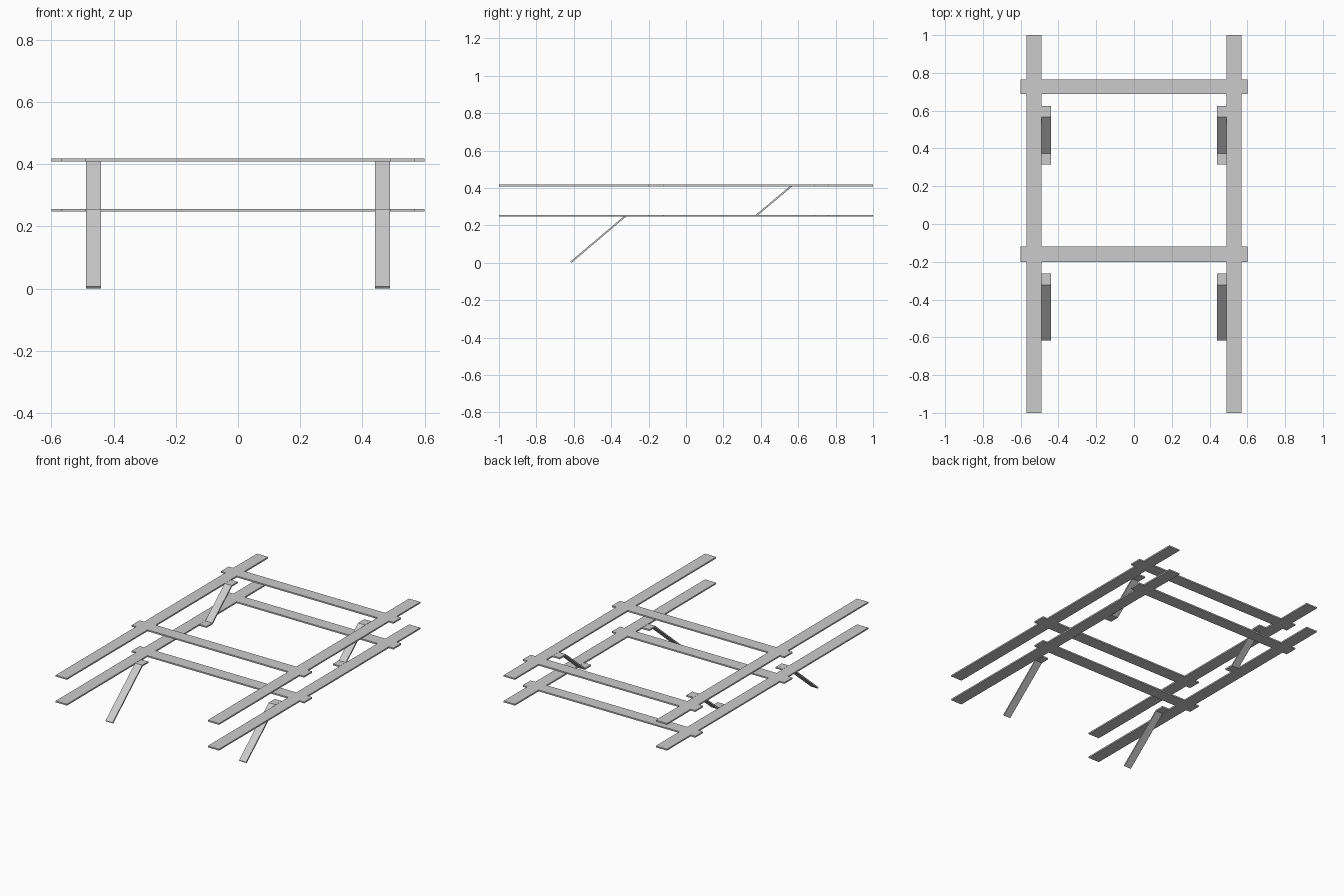
import bpy, bmesh
from mathutils import Vector

if "Cube" in bpy.data.objects:
    bpy.data.objects.remove(bpy.data.objects["Cube"])

T = 0.009                      # sheet thickness
Z_LOW, Z_TOP = 0.2515, 0.4135  # mid heights of the two frames


def finish(name, bm):
    bmesh.ops.recalc_face_normals(bm, faces=bm.faces)
    me = bpy.data.meshes.new(name)
    bm.to_mesh(me)
    bm.free()
    ob = bpy.data.objects.new(name, me)
    bpy.context.collection.objects.link(ob)
    return ob


def mirror_x(ob):
    m = ob.modifiers.new("Mirror", 'MIRROR')
    m.use_axis[0] = True


def frame(name, z):
    """Flat ladder frame: cells of a grid that lie on a rail or crossbar, extruded."""
    xs = [-0.6, -0.568, -0.49, 0.49, 0.568, 0.6]
    ys = [-1.0, -0.2, -0.12, 0.687, 0.765, 1.0]
    bm = bmesh.new()
    grid = [[bm.verts.new((x, y, z - T / 2)) for y in ys] for x in xs]
    for i in range(5):
        for j in range(5):
            if i in (1, 3) or j in (1, 3):
                bm.faces.new((grid[i][j], grid[i + 1][j],
                              grid[i + 1][j + 1], grid[i][j + 1]))
    bmesh.ops.delete(bm, geom=[v for v in bm.verts if not v.link_faces], context='VERTS')
    ret = bmesh.ops.extrude_face_region(bm, geom=bm.faces[:], use_keep_orig=True)
    top = [g for g in ret["geom"] if isinstance(g, bmesh.types.BMVert)]
    bmesh.ops.translate(bm, verts=top, vec=(0, 0, T))
    return finish(name, bm)


def bent_strip(name, path, x0, x1):
    """Strip of constant thickness following a (y, z) path, with mitred bends."""
    pts = [Vector(p) for p in path]
    normals = []
    for a, b in zip(pts, pts[1:]):
        d = (b - a).normalized()
        normals.append(Vector((-d.y, d.x)))
    upper, lower = [], []
    for i, p in enumerate(pts):
        n0, n1 = normals[max(i - 1, 0)], normals[min(i, len(normals) - 1)]
        off = (n0 + n1) * (T / 2) / (1 + n0.dot(n1))
        upper.append(p + off)
        lower.append(p - off)
    bm = bmesh.new()
    rows = [[bm.verts.new((x, p.x, p.y)) for x, p in
             ((x0, u), (x1, u), (x1, l), (x0, l))] for u, l in zip(upper, lower)]
    for r, s in zip(rows, rows[1:]):
        for k in range(4):
            bm.faces.new((r[k], r[(k + 1) % 4], s[(k + 1) % 4], s[k]))
    bm.faces.new(rows[0])
    bm.faces.new(rows[-1])
    return finish(name, bm)


# Two identical ladder frames
frame("lower_frame", Z_LOW)
frame("upper_frame", Z_TOP)

# Slanted front legs with a flat tab beside the lower frame
mirror_x(bent_strip("front_leg",
                    [(-0.615, 0.0035), (-0.322, Z_LOW), (-0.263, Z_LOW)], 0.44, 0.489))

# Slanted braces joining the frames, with a flat tab at each end
mirror_x(bent_strip("frame_brace",
                    [(0.315, Z_LOW), (0.374, Z_LOW), (0.567, Z_TOP), (0.626, Z_TOP)],
                    0.44, 0.489))
